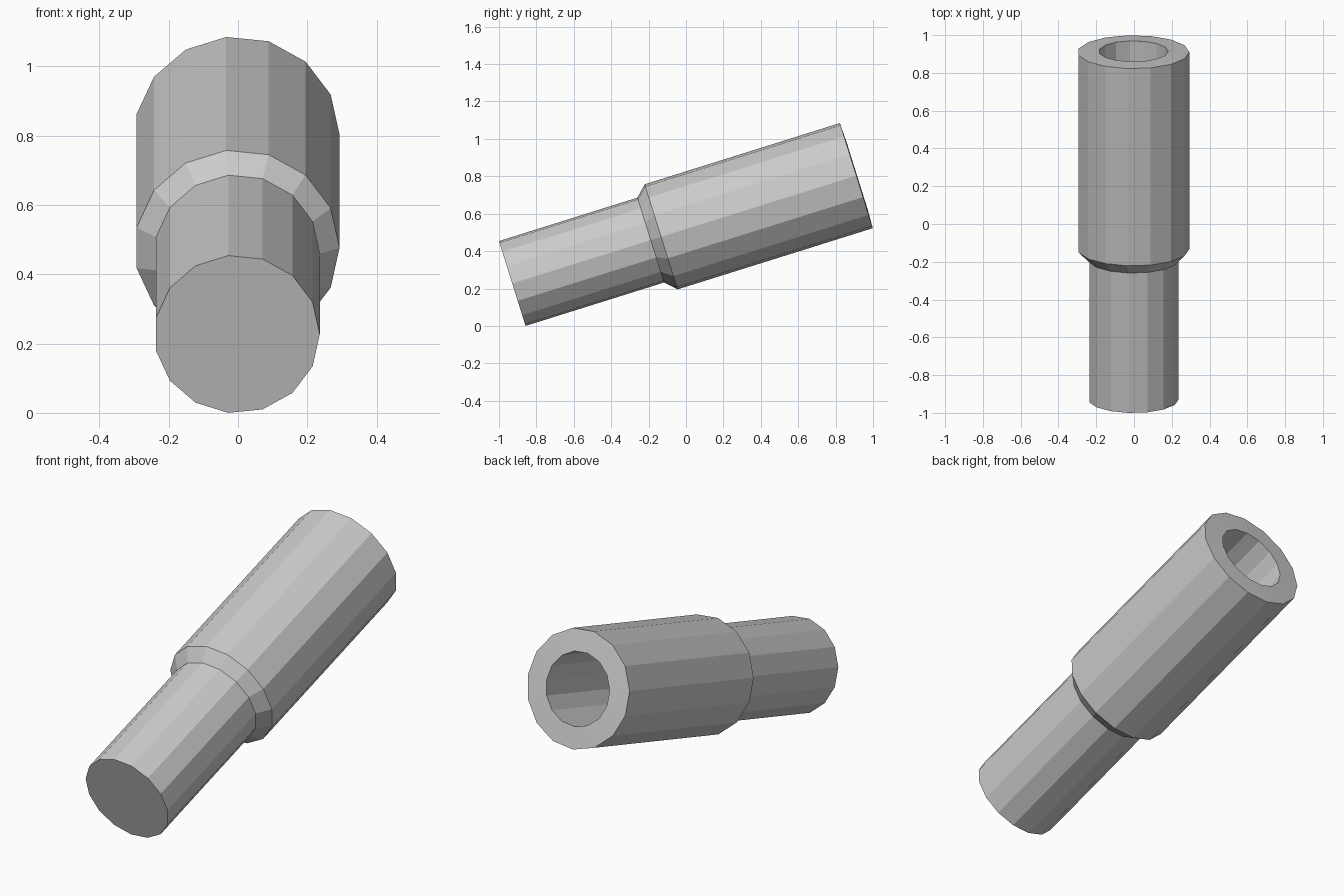
import bpy, bmesh, math
from mathutils import Matrix

if "Cube" in bpy.data.objects:
    bpy.data.objects.remove(bpy.data.objects["Cube"])

SIDES = 15
TILT = math.radians(17.4)

# Lathe profile: (radius, distance along the axis from the closed front end)
PROFILE = [
    (0.239, 0.0),    # closed narrow end
    (0.239, 0.776),  # narrow body
    (0.296, 0.834),  # flared shoulder
    (0.296, 1.928),  # wide body
    (0.184, 1.932),  # rim around the bore
    (0.184, 0.834),  # bore wall and floor
]


def lathe(name, profile, matrix):
    bm = bmesh.new()
    rings = []
    for r, t in profile:
        ring = []
        for k in range(SIDES):
            a = 2 * math.pi * k / SIDES
            ring.append(bm.verts.new((r * math.cos(a), t, r * math.sin(a))))
        rings.append(ring)
    for a, b in zip(rings, rings[1:]):
        for k in range(SIDES):
            n = (k + 1) % SIDES
            bm.faces.new((a[k], a[n], b[n], b[k]))
    bm.faces.new(rings[0])
    bm.faces.new(rings[-1])
    bmesh.ops.recalc_face_normals(bm, faces=bm.faces)
    bm.transform(matrix)
    mesh = bpy.data.meshes.new(name)
    bm.to_mesh(mesh)
    bm.free()
    obj = bpy.data.objects.new(name, mesh)
    bpy.context.collection.objects.link(obj)
    return obj


# Stepped tube, tilted upward towards the back
place = Matrix.Translation((-0.003, -0.929, 0.227)) @ Matrix.Rotation(TILT, 4, 'X')
lathe("stepped_tube", PROFILE, place)
